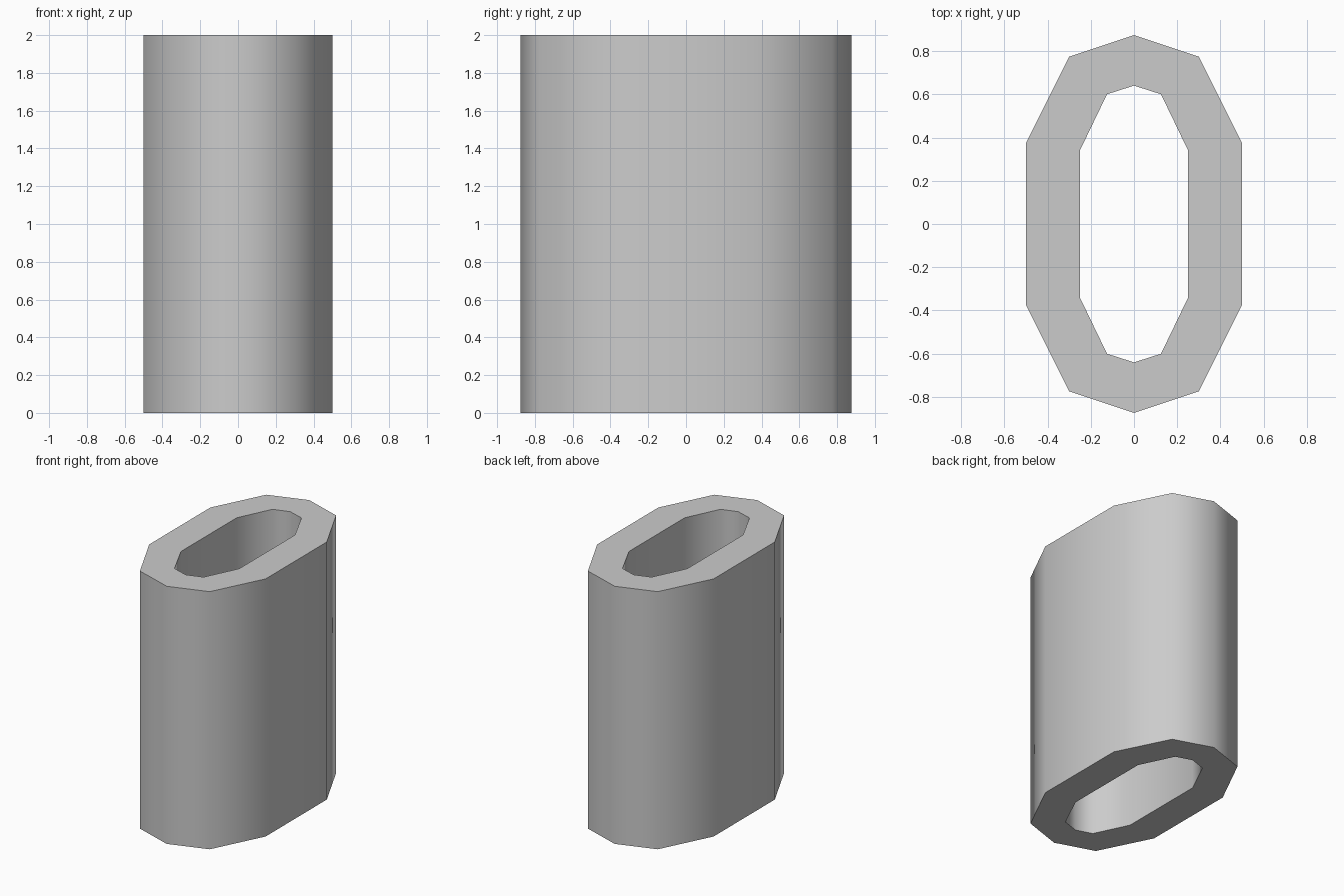
import bpy, bmesh

if "Cube" in bpy.data.objects:
    bpy.data.objects.remove(bpy.data.objects["Cube"])

HEIGHT = 2.0


def ring(quarter):
    """Mirror a quarter outline (right side up to the tip) into a closed loop."""
    right = [(x, -y) for x, y in reversed(quarter)] + quarter
    right = right[1:]                      # keep a single top tip, drop bottom one
    left = [(-x, -y) for x, y in right]    # half-turn copy closes the loop
    return right + left


# Outer and inner ten-sided outlines of the tube
outer = ring([(0.5, 0.375), (0.3, 0.775), (0.0, 0.875)])
inner = ring([(0.25, 0.342), (0.125, 0.601), (0.0, 0.641)])

bm = bmesh.new()


def verts(points, z):
    return [bm.verts.new((x, y, z)) for x, y in points]


# Bottom and top loops for each outline
ob, ot = verts(outer, 0), verts(outer, HEIGHT)
ib, it = verts(inner, 0), verts(inner, HEIGHT)
n = len(outer)
for i in range(n):
    j = (i + 1) % n
    # Smooth outer and inner walls
    for quad in ((ob[i], ob[j], ot[j], ot[i]), (ib[j], ib[i], it[i], it[j])):
        bm.faces.new(quad).smooth = True
    # Flat end rims
    bm.faces.new((ot[i], ot[j], it[j], it[i]))
    bm.faces.new((ob[j], ob[i], ib[i], ib[j]))

bmesh.ops.recalc_face_normals(bm, faces=bm.faces)
mesh = bpy.data.meshes.new("oval_tube")
bm.to_mesh(mesh)
bm.free()
tube = bpy.data.objects.new("oval_tube", mesh)
bpy.context.collection.objects.link(tube)
